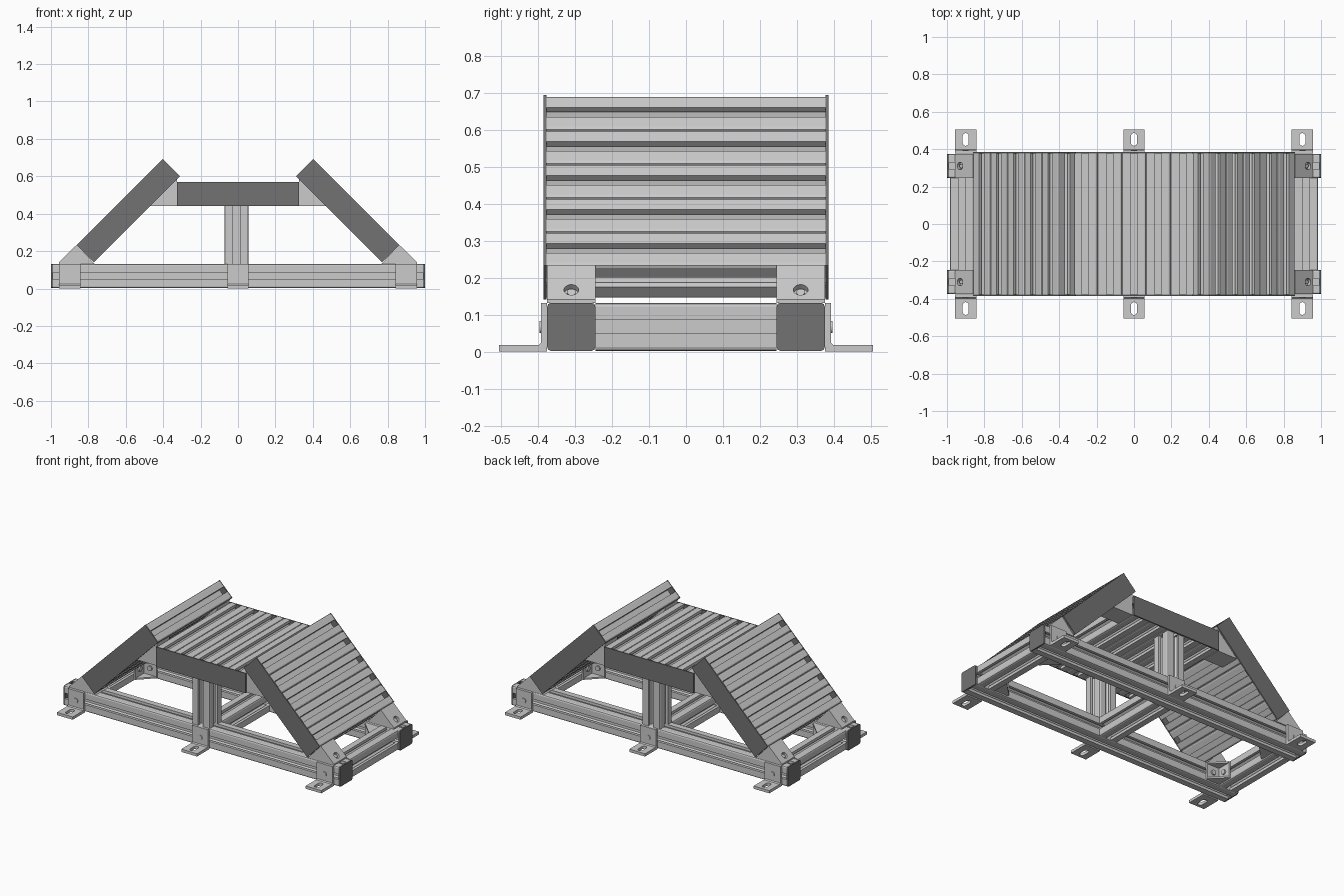
import bpy, bmesh, math
from mathutils import Vector

if "Cube" in bpy.data.objects:
    bpy.data.objects.remove(bpy.data.objects["Cube"])

X, Y, Z = Vector((1, 0, 0)), Vector((0, 1, 0)), Vector((0, 0, 1))
SIZE = 0.13            # width of one slotted beam
HALF = SIZE / 2
RAIL_Y, RAIL_Z = 0.31, 0.067
SIDES = (-1, 1)


def material(name, value):
    m = bpy.data.materials.new(name)
    m.use_nodes = True
    colour = (value, value, value, 1)
    m.diffuse_color = colour
    m.node_tree.nodes["Principled BSDF"].inputs["Base Color"].default_value = colour
    return m


LIGHT = material("light aluminium", 0.60)
DARK = material("dark grey plastic", 0.17)


def prism(name, points, centre, u, v, w, length, mat=LIGHT):
    """Extrude a 2D outline in the (u, v) plane along w, centred."""
    bm = bmesh.new()
    c = Vector(centre)
    ring = [bm.verts.new(c + u * a + v * b - w * (length / 2)) for a, b in points]
    face = bm.faces.new(ring)
    new = bmesh.ops.extrude_face_region(bm, geom=[face])["geom"]
    top = [g for g in new if isinstance(g, bmesh.types.BMVert)]
    bmesh.ops.translate(bm, verts=top, vec=w * length)
    bmesh.ops.recalc_face_normals(bm, faces=bm.faces)
    mesh = bpy.data.meshes.new(name)
    bm.to_mesh(mesh)
    bm.free()
    mesh.materials.append(mat)
    obj = bpy.data.objects.new(name, mesh)
    bpy.context.collection.objects.link(obj)
    return obj


def rect(a, b):
    return [(-a / 2, -b / 2), (a / 2, -b / 2), (a / 2, b / 2), (-a / 2, b / 2)]


def stadium(radius, straight, steps=12):
    """Rounded slot outline; a circle when straight is zero."""
    pts = []
    for end in (1, -1):
        for i in range(steps + (1 if straight else 0)):
            t = math.pi * i / steps + (0 if end > 0 else math.pi)
            pts.append((radius * math.cos(t), radius * math.sin(t) + end * straight / 2))
    return pts


def slot_outline():
    """Square beam with rounded corners and a T-slot in each side."""
    h, s, wide, lip, deep = HALF, 0.018, 0.034, 0.018, 0.04
    side = [(-h + 0.003, h - 0.003), (-h + 0.01, h), (-s, h), (-s, h - lip),
            (-wide, h - lip), (-s, h - deep)]
    side += [(-a, b) for a, b in reversed(side[1:])]
    pts = []
    for k in range(4):
        for a, b in side:
            for _ in range(k):
                a, b = b, -a
            pts.append((a, b))
    return pts


SLOTTED = slot_outline()
ROUND_SQUARE = [(sx * a, sy * b) for sx, sy, order in
                ((1, 1, 1), (-1, 1, -1), (-1, -1, 1), (1, -1, -1))
                for a, b in ((HALF, HALF - 0.01), (HALF - 0.003, HALF - 0.003),
                             (HALF - 0.01, HALF))[::order]]


def cut(obj, cutter):
    cutter.hide_render = True
    cutter.hide_viewport = True
    mod = obj.modifiers.new("hole", 'BOOLEAN')
    mod.operation = 'DIFFERENCE'
    mod.solver = 'EXACT'
    mod.object = cutter


# Base rails, end caps and posts
for sy in SIDES:
    y = sy * RAIL_Y
    prism("base_rail", SLOTTED, (0, y, RAIL_Z), Y, Z, X, 1.98)
    for sx in SIDES:
        prism("rail_end_cap", ROUND_SQUARE, (sx * 0.995, y, RAIL_Z), Y, Z, X, 0.01, DARK)
    prism("post", SLOTTED, (-0.008, y, 0.286), X, Y, Z, 0.308)

# Cross beams
for x in (-0.92, -0.008, 0.92):
    prism("cross_beam", SLOTTED, (x, 0, RAIL_Z), X, Z, Y, 2 * (RAIL_Y - HALF))

# Floor mounting feet
foot_profile = [(0.376, 0), (0.505, 0), (0.505, 0.018), (0.398, 0.018),
                (0.392, 0.024), (0.392, 0.132), (0.376, 0.132)]
for sy in SIDES:
    for x in (-0.9, 0, 0.9):
        foot = prism("mounting_foot", foot_profile, (x, 0, 0), Y * sy, Z, X, 0.114)
        cut(foot, prism("foot_slot_cutter", stadium(0.016, 0.036),
                        (x, sy * 0.452, 0.01), X, Y, Z, 0.06))
        prism("foot_bolt", stadium(0.016, 0), (x, sy * 0.393, RAIL_Z), X, Z, Y, 0.006)

# Flat centre deck
for i in range(5):
    prism("deck_slat", SLOTTED, ((i - 2) * SIZE, 0, 0.505), X, Z, Y, 0.754)
for sy in SIDES:
    prism("deck_side_plate", rect(5 * SIZE, SIZE), (0, sy * 0.381, 0.505),
          X, Z, Y, 0.009, DARK)

# Sloping ramps with side plates and brackets
for sx in SIDES:
    down = Vector((sx, 0, -1)).normalized()
    inward = Vector((-sx, 0, -1)).normalized()
    corner = Vector((sx * 0.402, 0, 0.693))
    for i in range(5):
        prism("ramp_slat", SLOTTED, corner + down * SIZE * (i + 0.5) + inward * HALF,
              down, inward, Y, 0.754)
    middle = corner + down * SIZE * 2.5 + inward * HALF
    for sy in SIDES:
        y = sy * RAIL_Y
        prism("ramp_side_plate", rect(5 * SIZE, SIZE), middle + Y * sy * 0.381,
              down, inward, Y, 0.009, DARK)
        # Wedge between ramp and deck
        prism("deck_bracket", [(0.325, 0.442), (0.47, 0.442), (0.325, 0.587)],
              (0, y, 0), X * sx, Z, Y, SIZE)
        # Wedge between ramp foot and rail, with a sunken bolt
        wedge = prism("ramp_foot_bracket",
                      [(0.767, 0.132), (0.957, 0.132), (0.957, 0.141), (0.862, 0.234)],
                      (0, y, 0), X * sx, Z, Y, SIZE)
        spot = Vector((sx * 0.93, y, 0.167))
        cut(wedge, prism("bolt_hole_cutter", stadium(0.02, 0), spot,
                         down, Y, inward, 0.034))
        prism("ramp_foot_bolt", stadium(0.012, 0), spot + inward * 0.013,
              down, Y, inward, 0.01)

        # Hollow corner bracket inside the base frame
        place = (sx * 0.855, sy * (RAIL_Y - HALF), 0)
        u, v = X * -sx, Y * -sy
        leg, wall = 0.1, 0.01
        for z in (0.017, 0.117):
            prism("corner_bracket_web", [(0, 0), (leg, 0), (leg, wall), (wall, leg), (0, leg)],
                  (place[0], place[1], z), u, v, Z, wall)
        prism("corner_bracket_flange",
              [(0, 0), (leg, 0), (leg, wall), (wall, wall), (wall, leg), (0, leg)],
              (place[0], place[1], RAIL_Z), u, v, Z, 0.092)
        # Bolts holding the corner bracket
        base = Vector(place) + Z * RAIL_Z
        prism("corner_bolt", stadium(0.016, 0), base + u * 0.055 + v * 0.013, X, Z, Y, 0.012)
        prism("corner_bolt", stadium(0.016, 0), base + v * 0.055 + u * 0.013, Y, Z, X, 0.012)
